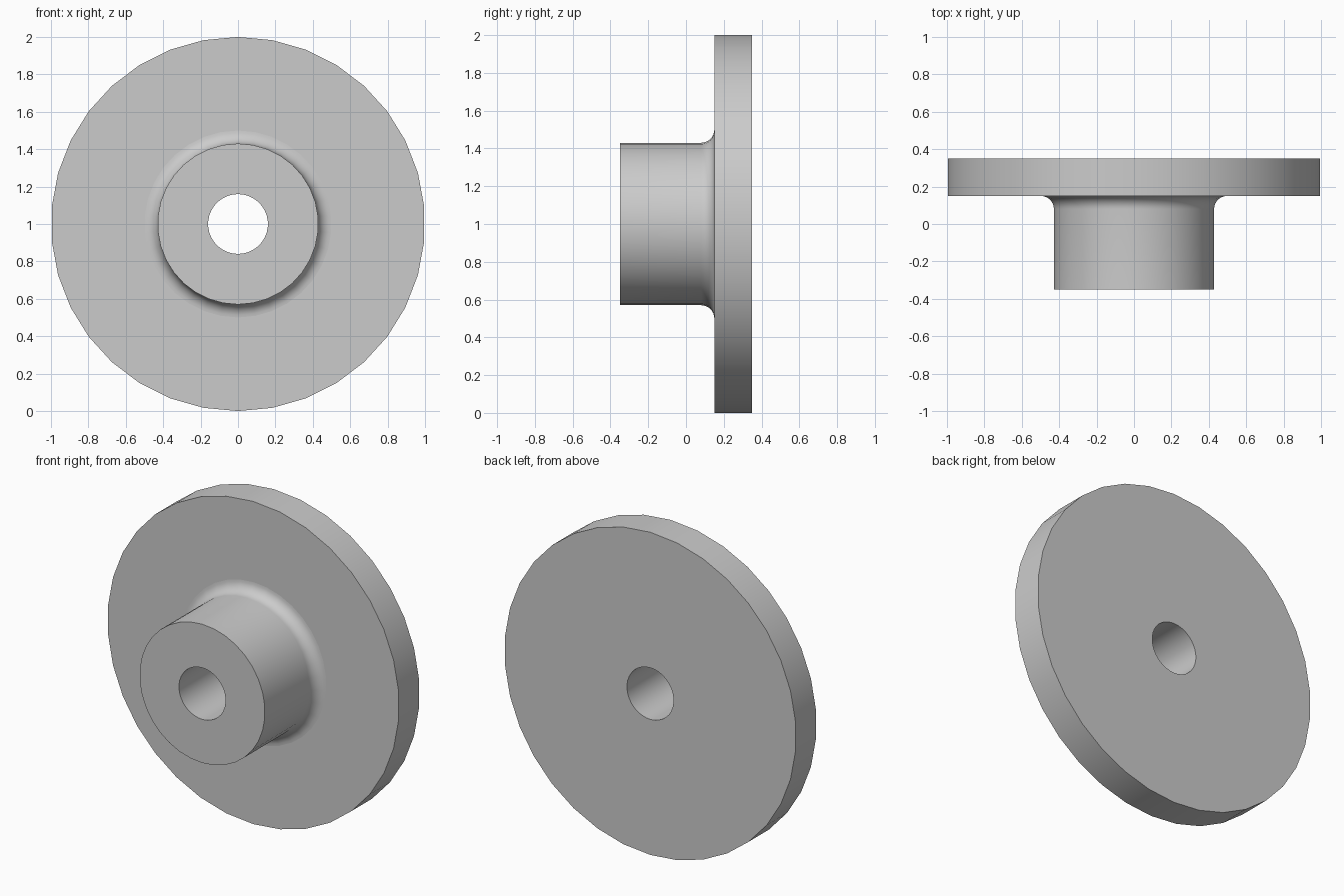
import bpy
import bmesh
from math import pi, sin, cos, radians

cube = bpy.data.objects.get("Cube")
if cube:
    bpy.data.objects.remove(cube, do_unlink=True)

grey = bpy.data.materials.new("plain grey")
grey.use_nodes = True
grey.diffuse_color = (0.6, 0.6, 0.6, 1)
grey.node_tree.nodes["Principled BSDF"].inputs["Base Color"].default_value = (0.6, 0.6, 0.6, 1)

SIDES = 34
FRONT, SEAT, BACK = -0.35, 0.15, 0.35
BORE, HUB, RIM, FILLET = 0.16, 0.43, 1.0, 0.07


def lathe(name, profile, closed):
    """Turn (radius, y) points about the horizontal axis at z = 1."""
    bm = bmesh.new()
    rings = []
    for r, y in profile:
        angles = [2 * pi * i / SIDES for i in range(SIDES)]
        rings.append([bm.verts.new((r * sin(a), y, 1 + r * cos(a))) for a in angles])
    pairs = list(zip(rings, rings[1:]))
    if closed:
        pairs.append((rings[-1], rings[0]))
    for a, b in pairs:
        for i in range(SIDES):
            j = (i + 1) % SIDES
            bm.faces.new((a[i], b[i], b[j], a[j]))
    mesh = bpy.data.meshes.new(name)
    bm.to_mesh(mesh)
    bm.free()
    mesh.materials.append(grey)
    obj = bpy.data.objects.new(name, mesh)
    bpy.context.collection.objects.link(obj)
    bpy.ops.object.select_all(action="DESELECT")
    obj.select_set(True)
    bpy.context.view_layer.objects.active = obj
    bpy.ops.object.shade_smooth_by_angle(angle=radians(30))
    return obj


# Flange disc with its bore
lathe("flange_disc", [(BORE, SEAT), (RIM, SEAT), (RIM, BACK), (BORE, BACK)], True)

# Hub sleeve: bore, front face, outer wall and rounded foot against the disc
foot = []
for k in range(9):
    t = k / 8 * pi / 2
    foot.append((HUB + FILLET * (1 - cos(t)), SEAT - FILLET * (1 - sin(t))))
lathe("hub", [(BORE, SEAT), (BORE, FRONT), (HUB, FRONT)] + foot, False)
